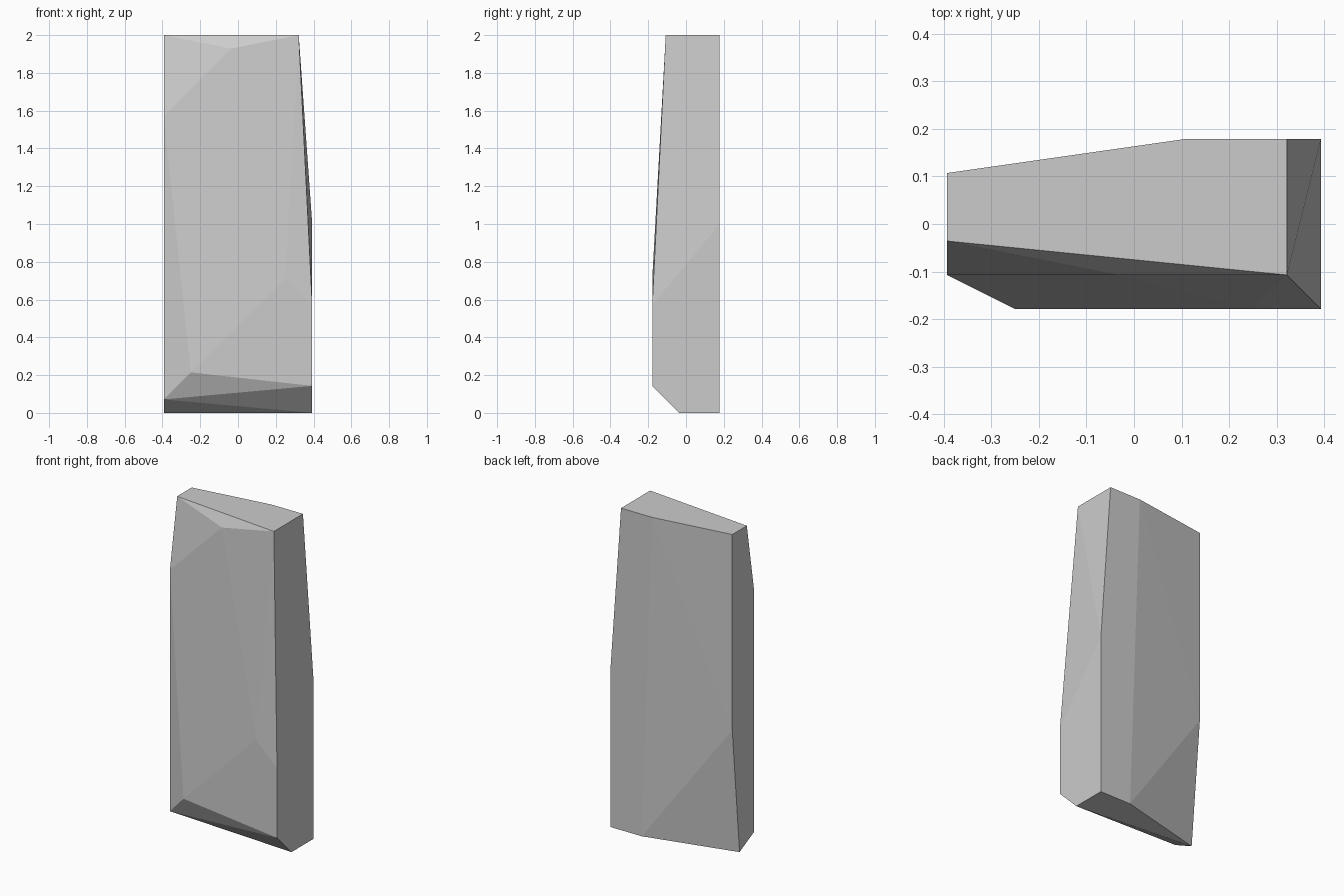
import bpy, bmesh

if "Cube" in bpy.data.objects:
    bpy.data.objects.remove(bpy.data.objects["Cube"])

# Chipped stone slab: convex hull of its corners.
# Corner units: x and y in 1/28, z in 1/14.
top = [(-11, 3, 28), (3, 5, 28), (9, 5, 28), (9, -3, 28), (-11, -1, 28)]
base = [(-11, 1, 0), (5, 5, 0), (11, 5, 0), (11, -1, 0)]
right_side = [(11, 5, 14), (11, -5, 8), (11, -5, 2)]
left_side = [(-11, 3, 11), (-11, -3, 22), (-11, -3, 1)]
front = [(-1, -3, 27), (7, -5, 10), (-7, -5, 3)]

bm = bmesh.new()
for x, y, z in top + base + right_side + left_side + front:
    bm.verts.new((x / 28, y / 28, z / 14))
bmesh.ops.convex_hull(bm, input=bm.verts[:])

# Merge coplanar triangles into flat facets
bmesh.ops.dissolve_limit(bm, angle_limit=0.002, verts=bm.verts[:], edges=bm.edges[:])
bmesh.ops.recalc_face_normals(bm, faces=bm.faces[:])

mesh = bpy.data.meshes.new("stone_slab")
bm.to_mesh(mesh)
bm.free()
bpy.context.collection.objects.link(bpy.data.objects.new("stone_slab", mesh))
